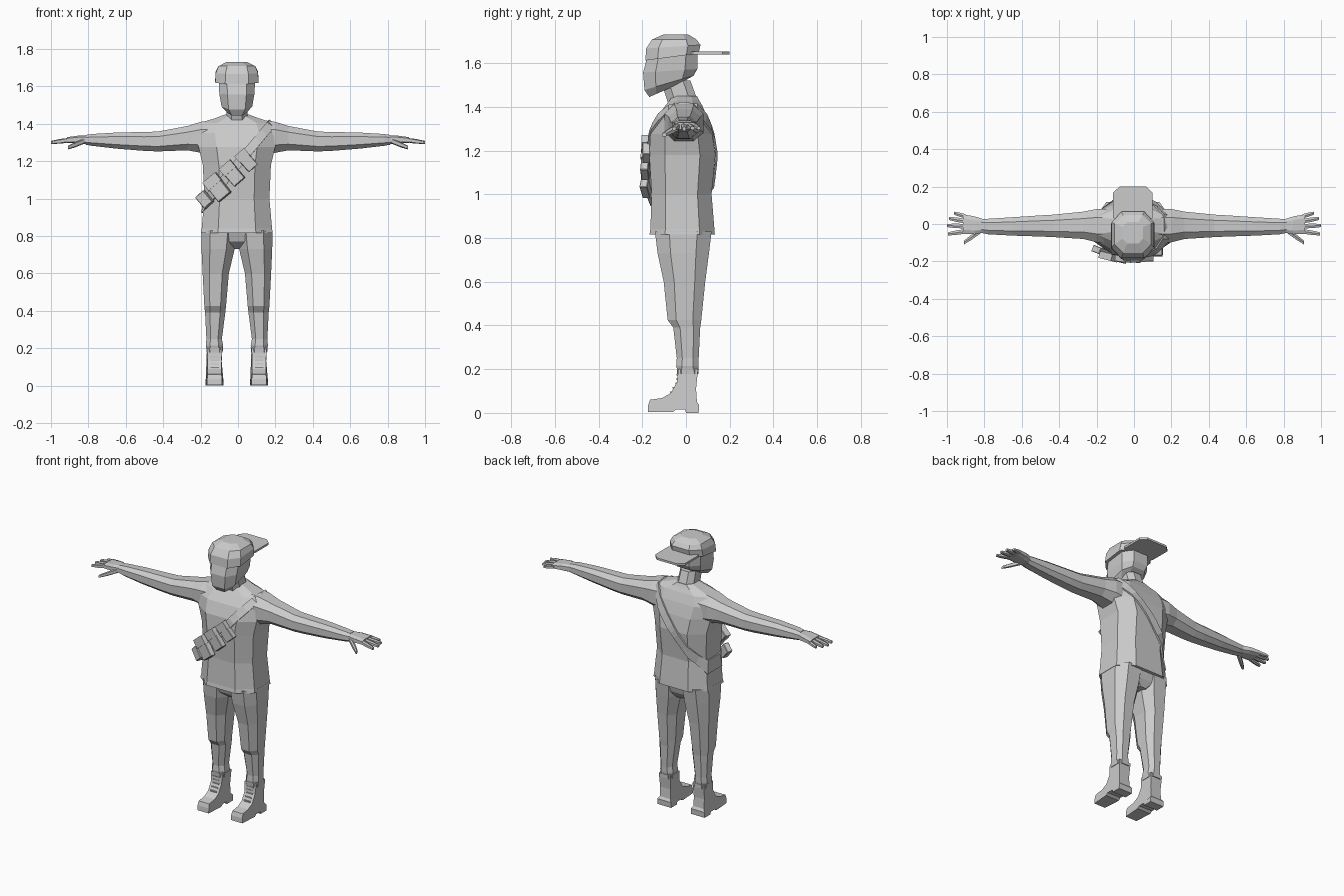
import bpy, bmesh, math
from mathutils import Vector, Matrix
from mathutils.bvhtree import BVHTree

if "Cube" in bpy.data.objects:
    bpy.data.objects.remove(bpy.data.objects["Cube"])

CX = -0.006  # body sits slightly off the arm span centre


def finish(name, bm, loc_x=CX):
    bmesh.ops.recalc_face_normals(bm, faces=bm.faces)
    me = bpy.data.meshes.new(name)
    bm.to_mesh(me)
    bm.free()
    ob = bpy.data.objects.new(name, me)
    bpy.context.collection.objects.link(ob)
    ob.location.x = loc_x
    return ob


def loft(name, rings, axis='z', n=8, p=0.8, side=1, loc_x=CX):
    """Skin rings (pos, u0, u1, v0, v1[, tilt]); u,v = x,y for z and y,z for x."""
    bm = bmesh.new()
    k = math.cos(math.pi / n)
    loops = []
    for pos, u0, u1, v0, v1, *t in rings:
        tilt = t[0] if t else 0
        loop = []
        for i in range(n):
            a = 2 * math.pi * (i + 0.5) / n
            c, s = (max(-1, min(1, f(a) / k)) for f in (math.cos, math.sin))
            c, s = (math.copysign(abs(w) ** p, w) for w in (c, s))
            u = (u0 + u1) / 2 + c * (u1 - u0) / 2
            v = (v0 + v1) / 2 + s * (v1 - v0) / 2
            w = pos + tilt * s
            co = (u, v, w) if axis == 'z' else (w, u, v)
            loop.append(bm.verts.new((co[0] * side, co[1], co[2])))
        loops.append(loop)
    for a, b in zip(loops, loops[1:]):
        for i in range(n):
            j = (i + 1) % n
            bm.faces.new((a[i], a[j], b[j], b[i]))
    bm.faces.new(loops[0])
    bm.faces.new(loops[-1])
    return finish(name, bm, loc_x)


def box(name, loc, size, rot=None, bevel=0):
    bm = bmesh.new()
    m = Matrix.Translation(loc) @ (rot or Matrix()) @ Matrix.Diagonal((*size, 1))
    bmesh.ops.create_cube(bm, size=1, matrix=m)
    if bevel:
        bmesh.ops.bevel(bm, geom=bm.edges[:], offset=bevel, segments=1, affect='EDGES')
    return finish(name, bm)


def prism(name, profile, width, cx, side):
    """Extrude a (y, z) profile along x, width given as a function of (y, z)."""
    bm = bmesh.new()
    sides = [[bm.verts.new((side * (cx + s * width(y, z)), y, z)) for y, z in profile]
             for s in (-1, 1)]
    n = len(profile)
    for i in range(n):
        j = (i + 1) % n
        bm.faces.new((sides[0][i], sides[0][j], sides[1][j], sides[1][i]))
    bm.faces.new(sides[0])
    bm.faces.new(sides[1])
    return finish(name, bm)


# Shirt body with sloping shoulders
torso = loft('shirt', [
    (0.815, -.192, .192, -.167, .132), (0.84, -.188, .188, -.163, .13),
    (1.0, -.174, .174, -.157, .117), (1.18, -.182, .182, -.168, .135),
    (1.275, -.205, .205, -.163, .12), (1.35, -.222, .222, -.135, .098),
    (1.405, -.195, .195, -.095, .075), (1.43, -.115, .115, -.075, .06),
    (1.45, -.062, .062, -.06, .05)], p=0.72)

# Neck and head leaning forward
loft('neck', [(1.41, -.058, .058, -.08, .06), (1.52, -.053, .053, -.115, .02)])
loft('head', [
    (1.475, -.052, .052, -.168, -.03, .03), (1.51, -.082, .082, -.19, .035, .033),
    (1.565, -.094, .094, -.196, .052, .008), (1.63, -.097, .097, -.18, .053, .012)], p=0.7)

# Cap worn backwards
loft('cap', [
    (1.628, -.116, .116, -.186, .058, .016), (1.675, -.113, .113, -.182, .066, .008),
    (1.708, -.098, .098, -.155, .048), (1.73, -.055, .055, -.105, .012)], p=0.7)
loft('cap_brim', [(1.64, -.106, .106, .0, .2), (1.653, -.106, .106, .0, .2)], n=8, p=0.45)

# Hips
loft('hips', [(.73, -.04, .04, -.07, .075), (.77, -.12, .12, -.12, .1),
              (.83, -.185, .185, -.14, .115)])

boot_profile = [(-.175, .004), (-.06, .004), (-.045, .016), (-.005, .016), (0, 0), (.058, 0),
                (.06, .035), (.05, .05), (.046, .11), (.055, .2), (-.035, .2), (-.042, .14),
                (-.07, .09), (-.11, .068), (-.165, .06), (-.173, .035)]


def boot_width(y, z):
    if z < .04:
        return .04 if y < -.15 else .048
    return .037 if z < .15 else .041


for s, tag in ((1, 'left'), (-1, 'right')):
    # Trouser leg with knee fold and cuff
    loft('trouser_leg_' + tag, [
        (.195, .077, .162, -.04, .055), (.215, .074, .166, -.045, .058),
        (.25, .08, .163, -.042, .058), (.39, .062, .17, -.058, .065),
        (.425, .058, .174, -.084, .07), (.6, .043, .183, -.102, .088),
        (.73, .012, .189, -.13, .105), (.83, .0, .19, -.142, .117)], side=s)
    # Boot, collar and laces
    prism('boot_' + tag, boot_profile, boot_width, .119, s)
    loft('boot_collar_' + tag, [(.178, .076, .162, -.04, .058), (.203, .074, .164, -.042, .058)],
         side=s, p=0.6)
    for i in range(5):
        z = .095 + .02 * i
        y = -.067 + .03 * min(1, i / 2.5)
        box(f'lace_{tag}_{i}', (s * .119, y, z), (.045, .012, .007))
    # Sleeve and forearm
    loft('arm_' + tag, [
        (.13, -.1, .08, 1.23, 1.42), (.2, -.098, .08, 1.245, 1.41), (.27, -.08, .066, 1.258, 1.388),
        (.43, -.07, .05, 1.252, 1.358), (.5, -.067, .046, 1.255, 1.356),
        (.65, -.062, .036, 1.267, 1.353), (.78, -.055, .028, 1.282, 1.345),
        (.815, -.048, .026, 1.288, 1.34)], axis='x', side=s, loc_x=0)
    # Palm
    loft('palm_' + tag, [
        (.8, -.045, .024, 1.29, 1.338), (.85, -.055, .04, 1.295, 1.337),
        (.915, -.052, .052, 1.297, 1.328)], axis='x', n=8, p=0.6, side=s, loc_x=0)
    # Fingers and thumb: start point, end point, half thickness
    digits = [((.9, .041, 1.312), (.962, .058, 1.302), .011),
              ((.9, .015, 1.313), (.99, .03, 1.302), .012),
              ((.9, -.012, 1.313), (1.0, -.008, 1.3), .012),
              ((.9, -.039, 1.313), (.995, -.053, 1.3), .012),
              ((.82, -.036, 1.308), (.91, -.1, 1.272), .014)]
    for i, (a, b, r) in enumerate(digits):
        rings = []
        for t, k in ((0, 1), (.55, 1), (1, .7)):
            x, y, z = Vector(a).lerp(Vector(b), t)
            rings.append((x, y - r * k, y + r * k, z - r * k, z + r * k))
        loft(f'finger_{tag}_{i}', rings, axis='x', n=6, side=s, loc_x=0)

# Shoulder strap wrapped around the shirt by casting rays onto it
bm = bmesh.new()
bm.from_mesh(torso.data)
tree = BVHTree.FromBMesh(bm)
bm.free()
ang = math.radians(50)
u, v = Vector((math.cos(ang), 0, math.sin(ang))), Vector((0, 1, 0))
nrm = Vector((-math.sin(ang), 0, math.cos(ang)))
bm = bmesh.new()
N = 28
edge_pairs = []
for i in range(N):
    a = 2 * math.pi * i / N
    d = u * math.cos(a) + v * math.sin(a)
    pair = []
    for off in (-.024, .024):
        c = Vector((0, -.015, 1.18)) + nrm * off
        hit = tree.ray_cast(c + d, -d)[0]
        pair.append(bm.verts.new(hit + d * .006))
    edge_pairs.append(pair)
for i in range(N):
    a, b = edge_pairs[i], edge_pairs[(i + 1) % N]
    bm.faces.new((a[0], a[1], b[1], b[0]))
strap = finish('strap', bm)
mod = strap.modifiers.new('thickness', 'SOLIDIFY')
mod.thickness = .01
mod.offset = 0

# Pouches along the strap: x, y, z, length along strap, height across, tilt
pouches = [(.05, -.182, 1.205, .065, .115, 42), (-.025, -.184, 1.135, .075, .125, 41),
           (-.105, -.178, 1.06, .085, .135, 39), (-.172, -.145, .995, .06, .08, 42)]
for i, (x, y, z, w, h, deg) in enumerate(pouches):
    turn = Matrix.Rotation(math.radians(-14 * i / 2), 4, 'Z')
    rot = turn @ Matrix.Rotation(math.radians(-deg), 4, 'Y')
    box(f'pouch_{i}', (x, y, z), (w, .036, h), rot, .003)
    if i < 3:
        flap = Vector((x, y, z)) + (rot @ Vector((0, -.006, h * .3)))
        box(f'pouch_flap_{i}', flap, (w + .004, .032, h * .4), rot)
